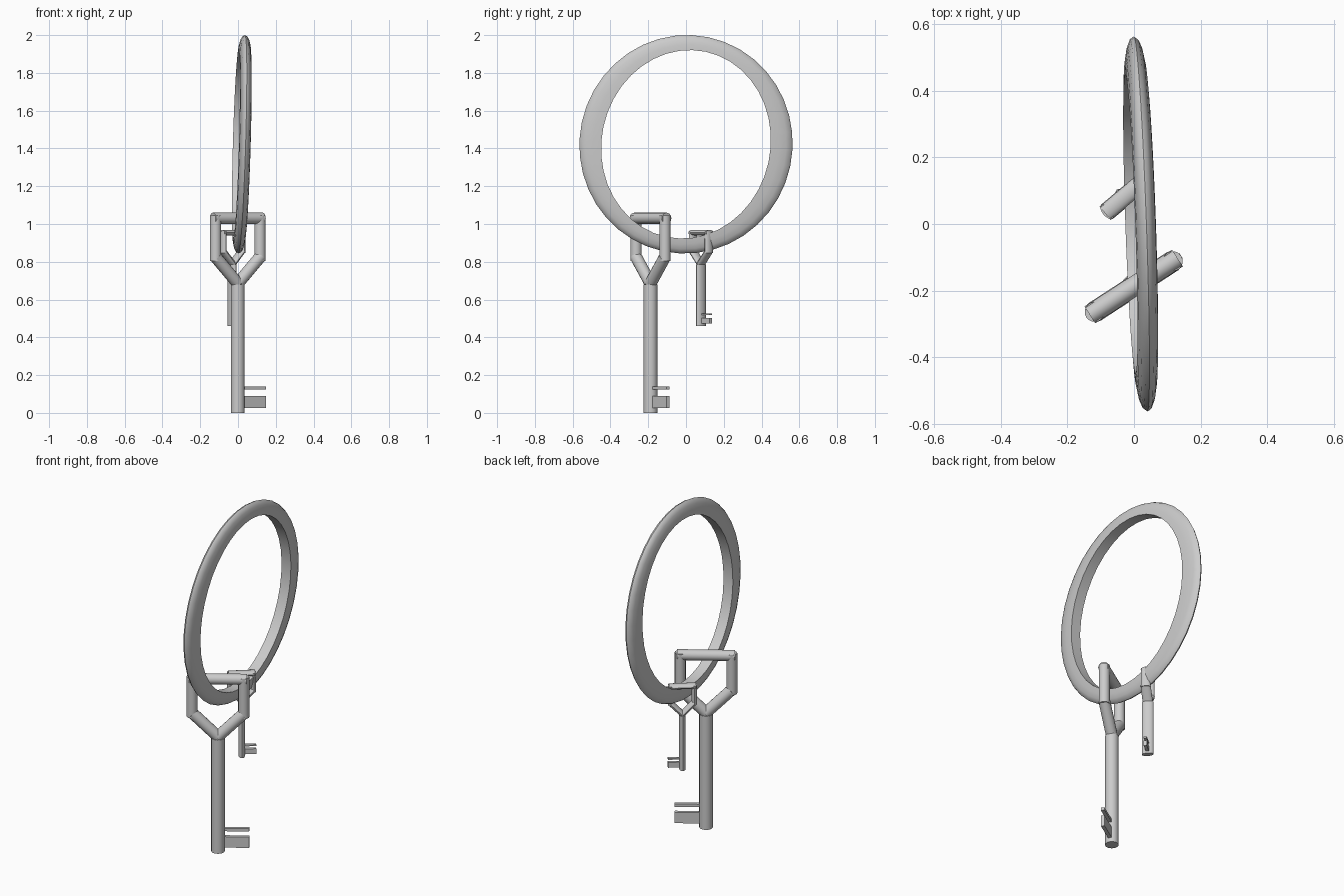
import bpy, bmesh
from math import radians, sin, cos, pi
from mathutils import Matrix, Vector

if "Cube" in bpy.data.objects:
    bpy.data.objects.remove(bpy.data.objects["Cube"])


def add_object(name, bm):
    bmesh.ops.recalc_face_normals(bm, faces=bm.faces)
    mesh = bpy.data.meshes.new(name)
    bm.to_mesh(mesh)
    bm.free()
    ob = bpy.data.objects.new(name, mesh)
    bpy.context.collection.objects.link(ob)
    bpy.ops.object.select_all(action='DESELECT')
    ob.select_set(True)
    bpy.context.view_layer.objects.active = ob
    bpy.ops.object.shade_smooth_by_angle(angle=radians(35))
    return ob


def rod(name, a, b, radius, place, sides=16):
    a, b = Vector(a), Vector(b)
    turn = (b - a).to_track_quat('Z', 'Y').to_matrix().to_4x4()
    bm = bmesh.new()
    bmesh.ops.create_cone(bm, cap_ends=True, segments=sides, radius1=radius, radius2=radius,
                          depth=(b - a).length,
                          matrix=place @ Matrix.Translation((a + b) / 2) @ turn)
    add_object(name, bm)


def box(name, centre, size, place):
    bm = bmesh.new()
    bmesh.ops.create_cube(bm, size=1, matrix=place @ Matrix.Translation(centre)
                          @ Matrix.Diagonal((*size, 1)))
    add_object(name, bm)


def key(prefix, location, angle, scale):
    # key is drawn in its own xz plane, then scaled, turned and placed
    place = (Matrix.Translation(location) @ Matrix.Rotation(radians(angle), 4, 'Z')
             @ Matrix.Diagonal((*scale, 1)))
    rod(prefix + "_shaft", (0, 0, 0), (0, 0, 0.68), 0.037, place)
    for side, label in ((-1, "left"), (1, "right")):
        rod(f"{prefix}_{label}_fork", (0, 0, 0.685), (side * 0.14, 0, 0.825), 0.032, place)
        rod(f"{prefix}_{label}_post", (side * 0.14, 0, 0.805), (side * 0.14, 0, 1.045), 0.03, place)
    rod(prefix + "_top_bar", (-0.157, 0, 1.03), (0.157, 0, 1.03), 0.03, place)
    box(prefix + "_wide_tooth", (0.09, 0, 0.058), (0.16, 0.02, 0.065), place)
    box(prefix + "_thin_tooth", (0.09, 0, 0.132), (0.16, 0.02, 0.017), place)


def ring():
    # flat inner wall, rounded sides meeting at a thin outer rim
    steps, arc, lean = 40, 8, radians(12)
    outer, inner = (0.564, 0.579), (0.447, 0.501)
    bm = bmesh.new()
    loops = []
    for i in range(steps):
        t = 2 * pi * i / steps
        loop = []
        for j in range(arc + 1):
            p = -pi / 2 + pi * j / arc
            d = cos(p)
            u = (inner[0] + (outer[0] - inner[0]) * d) * cos(t)
            v = (inner[1] + (outer[1] - inner[1]) * d) * sin(t)
            y = u * cos(lean) + v * sin(lean)
            z = v * cos(lean) - u * sin(lean)
            x = 0.02 - 0.036 * y + 0.03 * z + 0.031 * sin(p)
            loop.append(bm.verts.new((x, y, z + 1.422)))
        loops.append(loop)
    n = arc + 1
    for i in range(steps):
        a, b = loops[i], loops[(i + 1) % steps]
        for j in range(n):
            k = (j + 1) % n
            bm.faces.new((a[j], a[k], b[k], b[j]))
    add_object("ring", bm)


ring()
key("large_key", (-0.001, -0.188, 0), 33, (1, 1, 1))
key("small_key", (-0.031, 0.079, 0.46), 40, (0.465, 0.87, 0.48))
